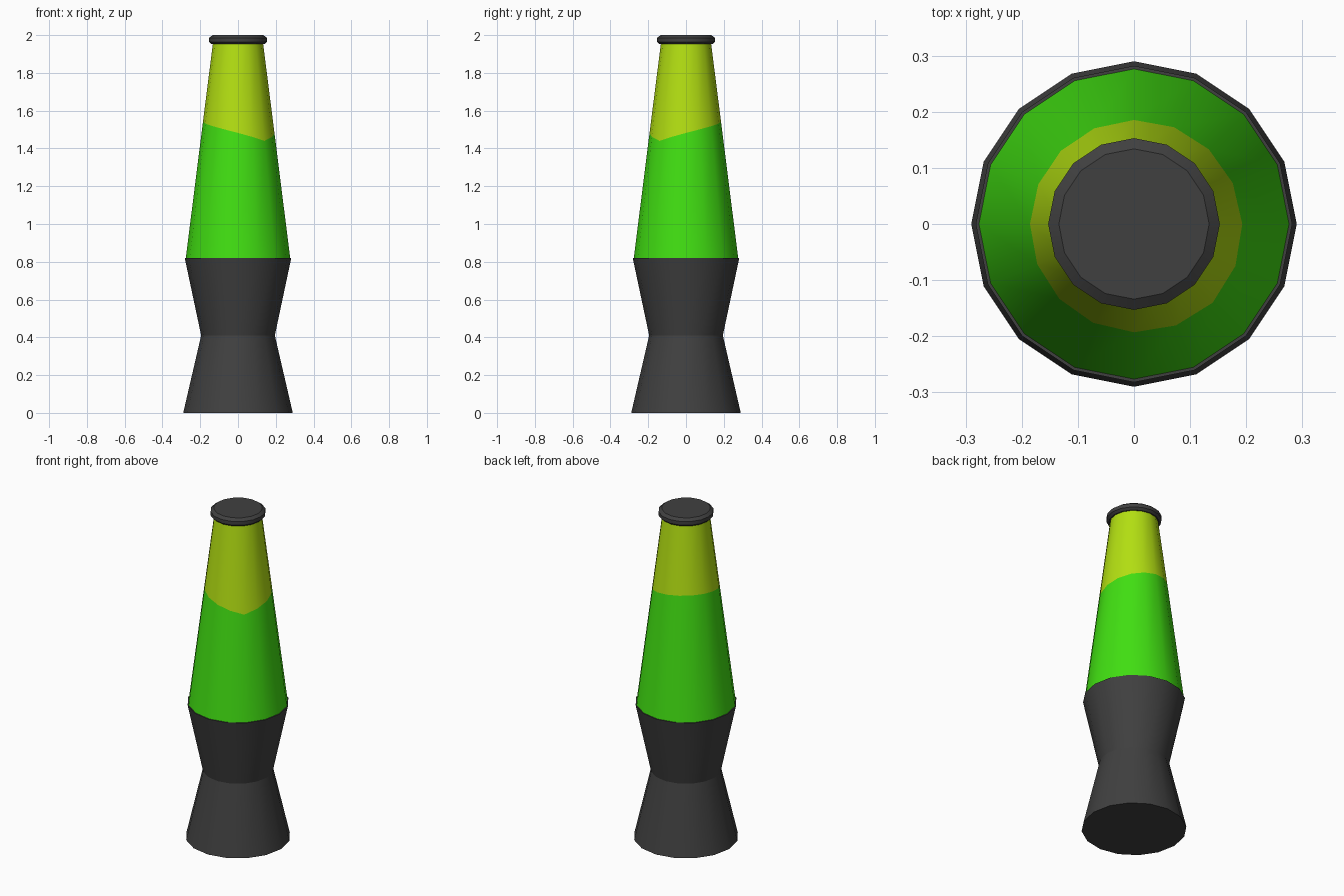
import bpy, bmesh, math

if "Cube" in bpy.data.objects:
    bpy.data.objects.remove(bpy.data.objects["Cube"])

SIDES = 16


def material(name, color):
    m = bpy.data.materials.new(name)
    m.diffuse_color = (*color, 1.0)
    m.use_nodes = True
    m.node_tree.nodes["Principled BSDF"].inputs["Base Color"].default_value = m.diffuse_color
    return m


dark = material("dark_grey", (0.051, 0.051, 0.051))
green = material("green_liquid", (0.053, 0.74, 0.006))
yellow = material("yellow_wax", (0.45, 0.74, 0.006))


def lathe(name, rings, mats, bands=None):
    """Stack 16-sided rings; each ring is a function angle -> (radius, z)."""
    bm = bmesh.new()
    loops = []
    for ring in rings:
        loop = []
        for i in range(SIDES):
            a = 2 * math.pi * i / SIDES
            r, z = ring(a)
            loop.append(bm.verts.new((r * math.cos(a), r * math.sin(a), z)))
        loops.append(loop)
    for k in range(len(loops) - 1):
        lo, hi = loops[k], loops[k + 1]
        for i in range(SIDES):
            j = (i + 1) % SIDES
            f = bm.faces.new((lo[i], lo[j], hi[j], hi[i]))
            f.material_index = bands[k] if bands else 0
    bm.faces.new(loops[0][::-1])
    top = bm.faces.new(loops[-1])
    top.material_index = bands[-1] if bands else 0
    me = bpy.data.meshes.new(name)
    bm.to_mesh(me)
    bm.free()
    ob = bpy.data.objects.new(name, me)
    bpy.context.collection.objects.link(ob)
    for m in mats:
        me.materials.append(m)
    bpy.ops.object.select_all(action='DESELECT')
    ob.select_set(True)
    bpy.context.view_layer.objects.active = ob
    bpy.ops.object.shade_smooth_by_angle(angle=math.radians(23.5))
    return ob


def flat(r, z):
    return lambda a: (r, z)


# Glass body tapers evenly from the base to the cap
Z0, R0, Z1, R1 = 0.82, 0.277, 1.955, 0.133


def glass_radius(z):
    return R0 + (R1 - R0) * (z - Z0) / (Z1 - Z0)


# Wavy colour line, dipping to a point at the front right
def wax_line(a):
    z = 1.44 + 0.11 * abs(math.sin((a + math.pi / 4) / 2))
    return glass_radius(z), z


lathe("glass_body", [flat(R0, Z0 - 0.005), wax_line, flat(R1, Z1)],
      [green, yellow], bands=[0, 1])

# Hourglass base
lathe("base", [flat(0.29, 0), flat(0.195, 0.41), flat(0.282, 0.82)], [dark])

# Cap with bevelled edges
lathe("cap", [flat(0.14, 1.952), flat(0.153, 1.964),
              flat(0.153, 1.986), flat(0.134, 2.0)], [dark])
